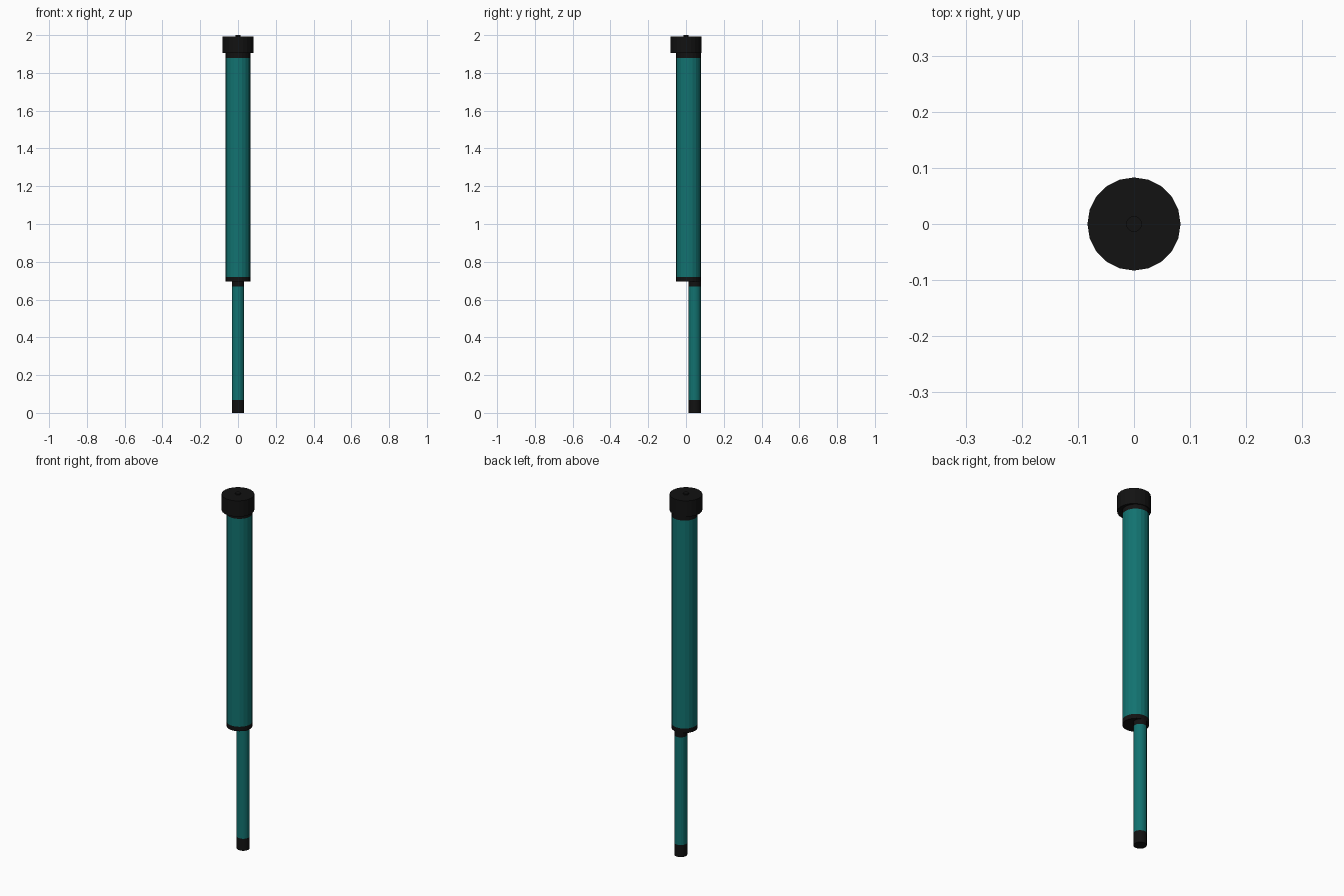
import bpy
import bmesh
from math import cos, sin, tau

if "Cube" in bpy.data.objects:
    bpy.data.objects.remove(bpy.data.objects["Cube"])

SIDES = 20


def material(name, color):
    m = bpy.data.materials.new(name)
    m.diffuse_color = color
    m.use_nodes = True
    m.node_tree.nodes["Principled BSDF"].inputs["Base Color"].default_value = m.diffuse_color
    return m


teal = material("teal", (0.006, 0.17, 0.163, 1))
black = material("black", (0.006, 0.006, 0.006, 1))


def lathe(name, y, profile, mats):
    """Closed turned part; mats holds a material index for each band."""
    bm = bmesh.new()
    rings = [[bm.verts.new((r * cos(tau * i / SIDES), y + r * sin(tau * i / SIDES), z))
              for i in range(SIDES)] for r, z in profile]
    for lower, upper, mat in zip(rings, rings[1:], mats):
        for i in range(SIDES):
            j = (i + 1) % SIDES
            bm.faces.new((lower[i], lower[j], upper[j], upper[i])).material_index = mat
    bm.faces.new(rings[0][::-1]).material_index = 1
    bm.faces.new(rings[-1]).material_index = 1
    me = bpy.data.meshes.new(name)
    bm.to_mesh(me)
    bm.free()
    me.materials.append(teal)
    me.materials.append(black)
    bpy.context.collection.objects.link(bpy.data.objects.new(name, me))


# Thin lower rod, set back, with black foot and collar
lathe("lower_rod", 0.046, [(0.033, 0), (0.033, 0.067), (0.033, 0.668), (0.033, 0.696)],
      [1, 0, 1])

# Thick main tube with black end bands
lathe("main_tube", 0.013, [(0.066, 0.695), (0.066, 0.72), (0.066, 1.88), (0.066, 1.906)],
      [1, 0, 1])

# Wide end cap
lathe("end_cap", 0, [(0.083, 1.905), (0.083, 1.993)], [1])

# Small button on the cap
lathe("top_button", 0, [(0.014, 1.992), (0.014, 2.0)], [1])
